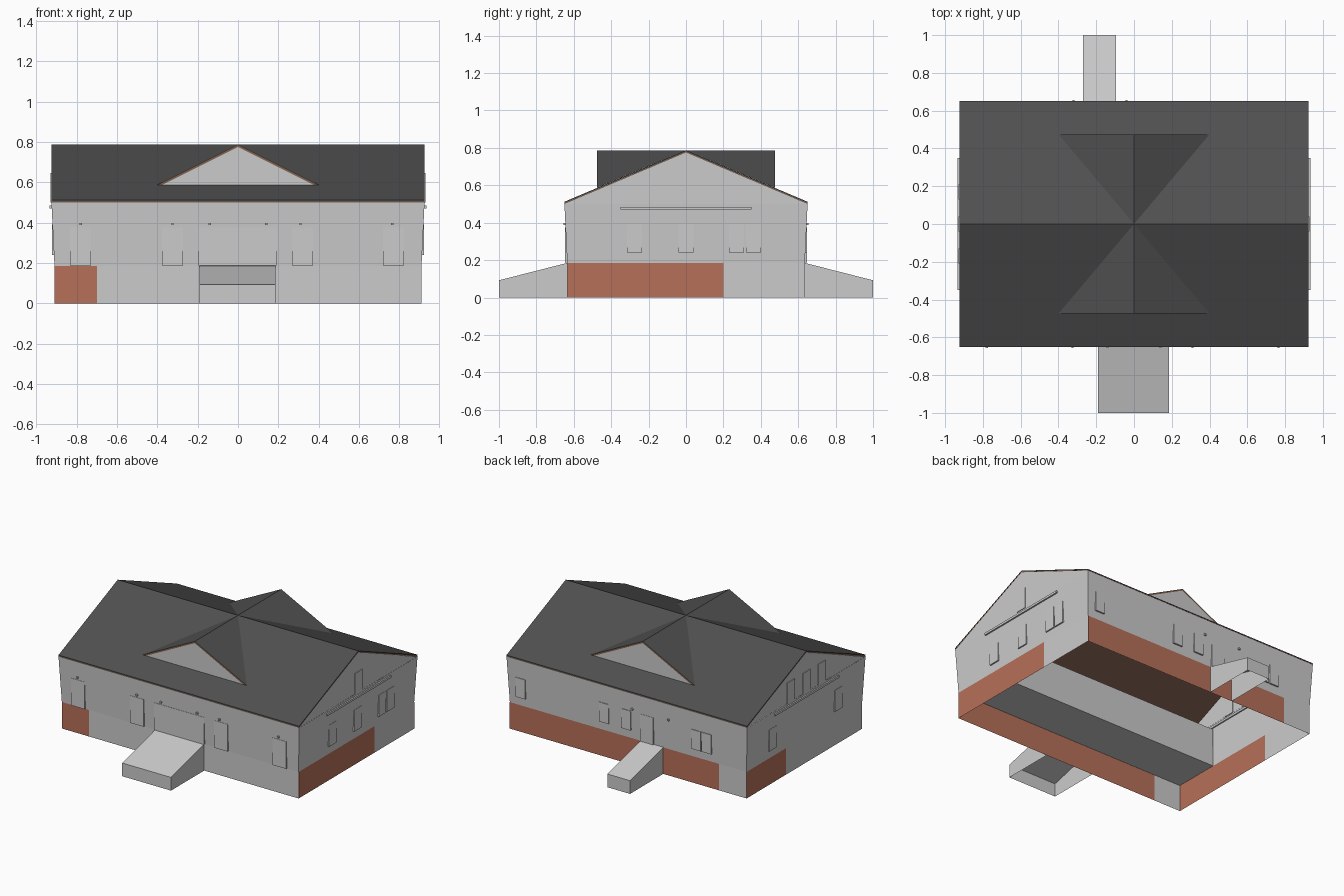
import bpy, bmesh
from mathutils import Matrix

if "Cube" in bpy.data.objects:
    bpy.data.objects.remove(bpy.data.objects["Cube"])


def material(name, rgb):
    m = bpy.data.materials.new(name)
    m.diffuse_color = (*rgb, 1)
    m.use_nodes = True
    m.node_tree.nodes["Principled BSDF"].inputs["Base Color"].default_value = m.diffuse_color
    return m


ROOF = material("dark_shingle", (0.08, 0.08, 0.08))
BRICK = material("brick", (0.47, 0.16, 0.10))
TRIM = material("brown_trim", (0.22, 0.12, 0.08))


def mesh(name, verts, faces, mat=None):
    me = bpy.data.meshes.new(name)
    me.from_pydata(verts, [], faces)
    bm = bmesh.new()
    bm.from_mesh(me)
    bmesh.ops.recalc_face_normals(bm, faces=bm.faces)
    bm.to_mesh(me)
    bm.free()
    ob = bpy.data.objects.new(name, me)
    bpy.context.collection.objects.link(ob)
    if mat:
        me.materials.append(mat)
    return ob


def box(name, x0, x1, y0, y1, z0, z1, mat=None):
    v = [(x, y, z) for z in (z0, z1) for x, y in ((x0, y0), (x1, y0), (x1, y1), (x0, y1))]
    f = [(0, 1, 2, 3), (4, 5, 6, 7)] + [(i, (i + 1) % 4, (i + 1) % 4 + 4, i + 4) for i in range(4)]
    return mesh(name, v, f, mat)


def shell(name, x0, y0, z0, x1, y1, z1, mat=None):
    """Four walls, open at top and bottom, from one rectangle to another."""
    v = [(sx * x, sy * y, z) for x, y, z in ((x0, y0, z0), (x1, y1, z1))
         for sx, sy in ((-1, -1), (1, -1), (1, 1), (-1, 1))]
    return mesh(name, v, [(i, (i + 1) % 4, (i + 1) % 4 + 4, i + 4) for i in range(4)], mat)


def chevron(name, hx, hy, eave, ridge, t, mat):
    """Two roof slopes of thickness t, running along x."""
    prof = [(-hy, eave), (0, ridge), (hy, eave), (hy, eave - t), (0, ridge - t), (-hy, eave - t)]
    v = [(x, y, z) for x in (-hx, hx) for y, z in prof]
    f = [(i, (i + 1) % 6, (i + 1) % 6 + 6, i + 6) for i in range(6)]
    f += [(0, 1, 4, 5), (1, 2, 3, 4), (6, 7, 10, 11), (7, 8, 9, 10)]
    return mesh(name, v, f, mat)


# Foundation, with a slightly turned brick skin showing through it
shell("foundation", .91, .635, 0, .91, .635, .185)
brick = shell("brick_skin", .91, .635, 0, .91, .635, .184, BRICK)
brick.data.transform(Matrix.Translation((.0002, .0007, 0)) @ Matrix.Rotation(.001, 4, 'Z'))

# Flared upper walls and gable ends
shell("upper_walls", .91, .635, .185, .925, .65, .50)
for side, s in (("left", -1), ("right", 1)):
    mesh(side + "_gable", [(s * .924, -.65, .50), (s * .924, .65, .50), (s * .924, 0, .775)], [(0, 1, 2)])
    box(side + "_gable_moulding", s * .915, s * .934, -.35, .35, .47, .485)

# Inside: strip of floor and long partition
mesh("porch_floor", [(-.91, -.635, .185), (.91, -.635, .185), (.91, -.31, .185), (-.91, -.31, .185)],
     [(0, 1, 2, 3)])
mesh("inner_wall", [(-.91, -.31, .185), (.91, -.31, .185), (.91, -.31, .45), (-.91, -.31, .45)],
     [(0, 1, 2, 3)])

# Roof with trim below
chevron("main_roof", .925, .65, .512, .787, .007, ROOF)
chevron("roof_trim", .924, .649, .505, .780, .009, TRIM)

# Cross-gable dormers
for side, s in (("front", -1), ("back", 1)):
    y = s * .475
    mesh(side + "_dormer_roof", [(-.40, y, .587), (0, y, .787), (.40, y, .587), (0, 0, .787)],
         [(0, 1, 3), (1, 2, 3)], ROOF)
    mesh(side + "_dormer_trim", [(-.40, y, .587), (0, y, .787), (.40, y, .587),
                                 (.375, y, .587), (0, y, .775), (-.375, y, .587)],
         [(0, 1, 4, 5), (1, 2, 3, 4)], TRIM)
    mesh(side + "_dormer_gable", [(-.375, y, .587), (0, y, .775), (.375, y, .587)], [(0, 1, 2)])


# Entrance ramps, hollow underneath
def ramp(name, x0, x1, s):
    a, b = s * .635, s * 1.0
    v = [(x, y, z) for x in (x0, x1) for y, z in ((a, 0), (a, .185), (b, .092), (b, 0))]
    mesh(name, v, [(0, 1, 2, 3), (4, 5, 6, 7), (1, 2, 6, 5), (2, 3, 7, 6)])


ramp("front_ramp", -.19, .185, -1)
ramp("back_ramp", -.27, -.095, 1)


# Openings and lamps on front and back
def panel_y(name, s, x0, x1, z0, z1, out=.646):
    box(name, x0, x1, s * .636, s * out, z0, z1)


for i, x in enumerate((-.78, -.325, .32, .77)):
    panel_y(f"front_window_{i}", -1, x - .052, x + .052, .186, .375)
panel_y("front_entrance", -1, -.195, .19, .186, .375)
for i, x in enumerate((.82, .18, .01, -.53, -.61)):
    panel_y(f"back_window_{i}", 1, x - .036, x + .036, .24, .375, .648)
panel_y("back_door", 1, -.20, -.10, .186, .375)
for s, xs in ((-1, (-.78, -.325, -.14, .14, .31, .765)), (1, (-.32, -.04))):
    for i, x in enumerate(xs):
        panel_y(f"lamp_{'back' if s > 0 else 'front'}_{i}", s, x - .006, x + .006, .387, .399, .656)

# Windows on the gable ends: low row and attic row
for side, s, low, high in (("left", -1, (-.36, .36), (-.17, 0, .17)),
                           ("right", 1, (-.275, 0, .27, .36), (0,))):
    for i, y in enumerate(low):
        box(f"{side}_window_{i}", s * .912, s * .922, y - .04, y + .04, .24, .39)
    for i, y in enumerate(high):
        box(f"{side}_attic_window_{i}", s * .92, s * .929, y - .04, y + .04, .50, .645)
